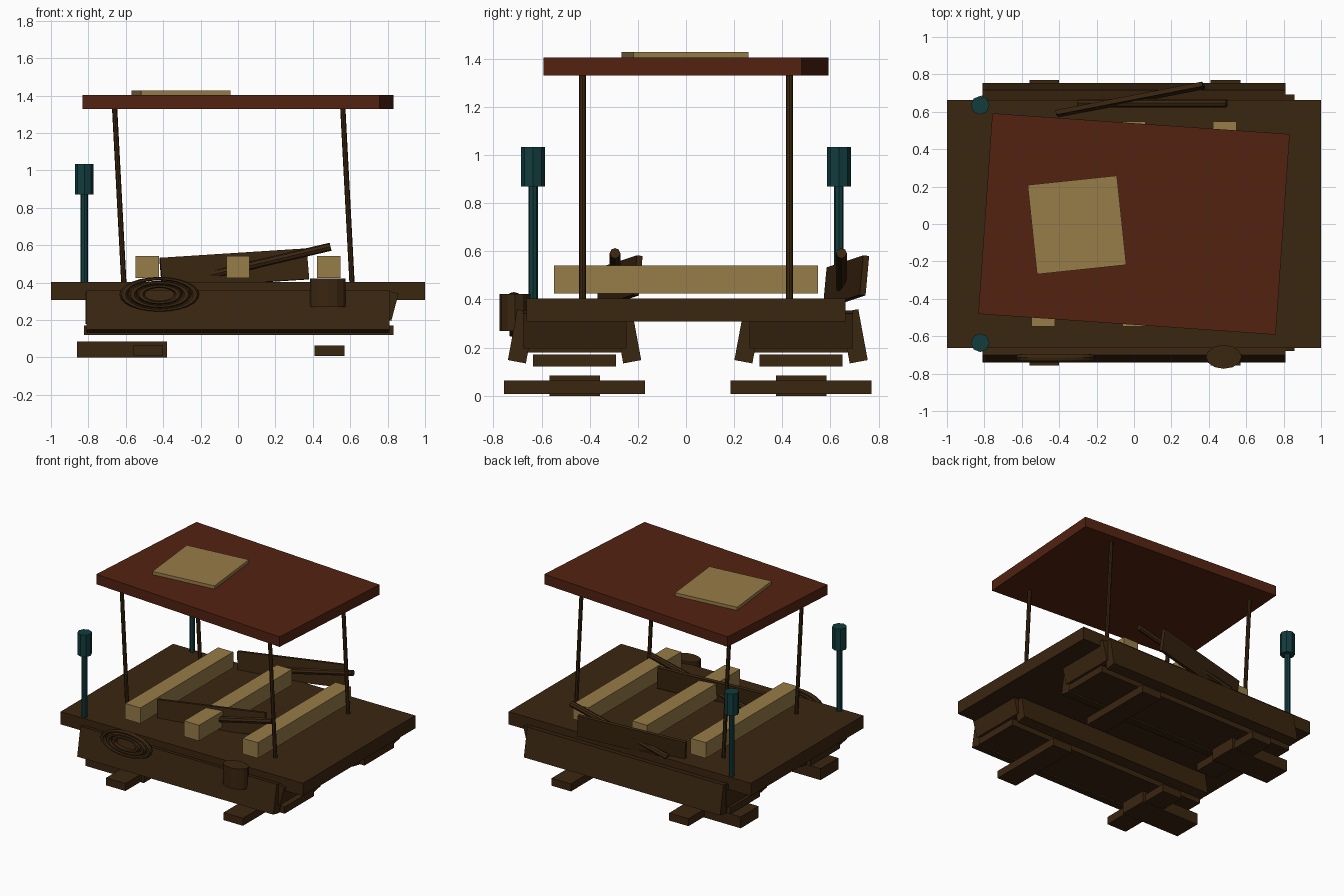
import bpy, math
from mathutils import Vector

if "Cube" in bpy.data.objects:
    bpy.data.objects.remove(bpy.data.objects["Cube"])


def mat(name, rgb):
    m = bpy.data.materials.new(name)
    m.diffuse_color = (*rgb, 1)
    m.use_nodes = True
    m.node_tree.nodes["Principled BSDF"].inputs["Base Color"].default_value = m.diffuse_color
    return m


WOOD = mat("dark wood", (0.042, 0.019, 0.005))
TAN = mat("pale wood", (0.31, 0.2, 0.065))
RED = mat("red cloth", (0.085, 0.016, 0.0055))
TEAL = mat("dark teal", (0.006, 0.045, 0.048))


def finish(name, m, rot=(0, 0, 0)):
    o = bpy.context.object
    o.name = name
    o.rotation_euler = [math.radians(a) for a in rot]
    o.data.materials.append(m)
    return o


def box(name, m, c, size, rot=(0, 0, 0)):
    bpy.ops.mesh.primitive_cube_add(size=1, location=c)
    o = finish(name, m, rot)
    o.scale = size
    return o


def rod(name, m, a, b, r, sides=8):
    a, b = Vector(a), Vector(b)
    bpy.ops.mesh.primitive_cylinder_add(vertices=sides, radius=r, depth=(b - a).length,
                                        location=(a + b) / 2)
    o = finish(name, m)
    o.rotation_euler = (b - a).to_track_quat('Z', 'Y').to_euler()
    return o


# Deck and benches
box("deck", WOOD, (0, 0, 0.356), (2, 1.325, 0.095))
for x in (-0.485, 0, 0.485):
    box("bench", TAN, (x, 0, 0.483), (0.125, 1.095, 0.117))

# Canopy with leaning posts and a patch
box("canopy", RED, (0, 0, 1.367), (1.594, 1.075, 0.075), (0, 0, -4))
box("canopy_patch", TAN, (-0.305, -0.005, 1.416), (0.48, 0.48, 0.025), (0, 0, 6))
for y in (-0.43, 0.43):
    for x in (-0.61, 0.61):
        rod("canopy_post", WOOD, (x, y, 0.39), (x - 0.05, y, 1.34), 0.014)

# Lanterns at the corners
for y in (-0.635, 0.635):
    rod("lantern_post", TEAL, (-0.822, y, 0.4), (-0.822, y, 0.88), 0.02)
    rod("lantern_head", TEAL, (-0.822, y, 0.87), (-0.822, y, 1.033), 0.05)

# Two plank hulls, each with its oar, loose board and ground supports
for y in (-0.463, 0.478):
    box("hull_bottom", WOOD, (0.003, y, 0.146), (1.655, 0.345, 0.05))
    for s in (-1, 1):
        box("hull_side", WOOD, (0, y + s * 0.22, 0.247), (1.62, 0.076, 0.215), (s * 10.5, 0, 0))
    box("hull_stern", WOOD, (0.815, y, 0.275), (0.05, 0.43, 0.15), (0, 15, 0))
    box("hull_bow", WOOD, (-0.79, y, 0.265), (0.05, 0.42, 0.17))
    box("loose_board", WOOD, (-0.02, y + 0.187, 0.475), (0.8, 0.025, 0.165), (-6, -3.6, 11))
    rod("oar_pole", WOOD, (-0.3, y + 0.168, 0.405), (0.495, y + 0.168, 0.592), 0.022)
    box("support_cross_front", WOOD, (0.49, y, 0.035), (0.16, 0.585, 0.056))
    box("support_cross_back", WOOD, (-0.48, y, 0.035), (0.16, 0.585, 0.056))
    box("support_long", WOOD, (-0.62, y, 0.0425), (0.48, 0.21, 0.085))

# Rope coil and bucket hanging on the front side
for r in (0.192, 0.145, 0.1):
    bpy.ops.mesh.primitive_torus_add(major_segments=24, minor_segments=6, major_radius=r,
                                     minor_radius=0.021, location=(-0.42, -0.715, 0.337))
    o = finish("rope_coil", WOOD, (90, 0, 0))
    o.scale = (1, 0.44, 1)
o = rod("bucket", WOOD, (0.48, -0.71, 0.27), (0.48, -0.71, 0.422), 1, 12)
o.rotation_euler = (0, 0, 0)
o.scale = (0.096, 0.064, 1)
